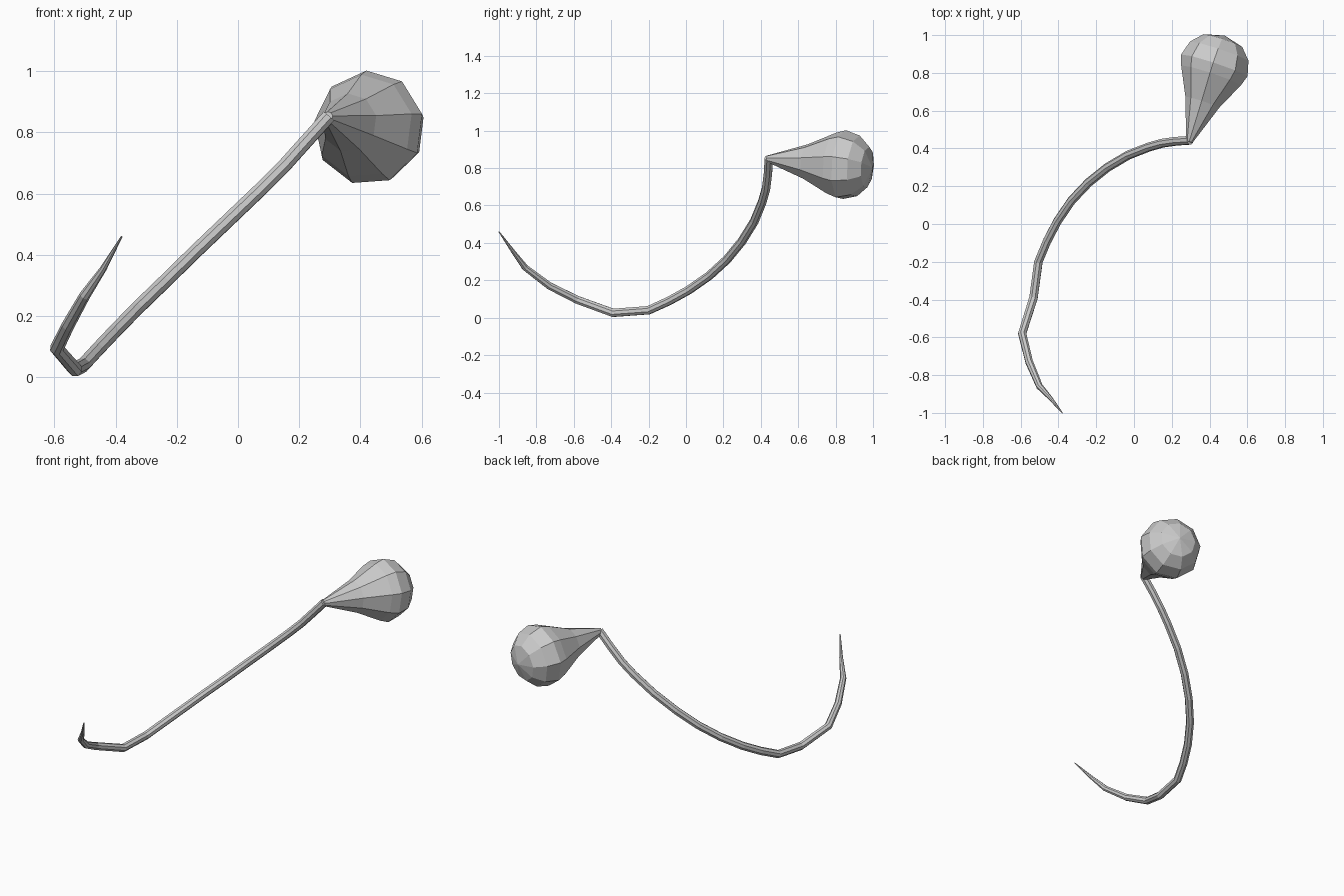
import bpy, bmesh, math
from mathutils import Vector, Matrix

if "Cube" in bpy.data.objects:
    bpy.data.objects.remove(bpy.data.objects["Cube"])

# Curved tapering stem: x, y, z, radius
path = [
    (-0.38, -1.00, 0.46, 0.003), (-0.44, -0.925, 0.355, 0.011),
    (-0.50, -0.86, 0.268, 0.018), (-0.555, -0.73, 0.17, 0.021),
    (-0.592, -0.58, 0.095, 0.023), (-0.532, -0.39, 0.026, 0.024),
    (-0.506, -0.20, 0.04, 0.024), (-0.46, -0.09, 0.09, 0.024),
    (-0.405, 0.015, 0.148, 0.024), (-0.33, 0.125, 0.225, 0.024),
    (-0.24, 0.22, 0.312, 0.024), (-0.14, 0.30, 0.41, 0.024),
    (-0.03, 0.365, 0.515, 0.024), (0.08, 0.408, 0.62, 0.024),
    (0.15, 0.428, 0.69, 0.024), (0.22, 0.438, 0.768, 0.024),
    (0.297, 0.443, 0.853, 0.024)]
curve = bpy.data.curves.new("curved_stem", 'CURVE')
curve.dimensions = '3D'
curve.bevel_depth = 1.0
curve.bevel_resolution = 2
curve.use_fill_caps = True
spline = curve.splines.new('POLY')
spline.points.add(len(path) - 1)
for p, (x, y, z, r) in zip(spline.points, path):
    p.co = (x, y, z, 1)
    p.radius = r
spline.use_smooth = False
stem = bpy.data.objects.new("curved_stem", curve)
bpy.context.collection.objects.link(stem)

# Nine-sided teardrop bulb, lathed along a tilted axis
SIDES = 9
start = Vector((0.293, 0.435, 0.85))
axis = Vector((0.135, 0.405, -0.035)).normalized()
side = axis.cross(Vector((0, 0, 1))).normalized()
up = side.cross(axis)
profile = [(0, 0.018), (0.22, 0.096), (0.37, 0.17), (0.425, 0.188),
           (0.505, 0.166), (0.565, 0.11)]
bm = bmesh.new()
rings = []
for t, r in profile:
    ring = []
    for i in range(SIDES):
        a = math.radians(94) + i * math.tau / SIDES
        ring.append(bm.verts.new(start + axis * t + side * r * math.cos(a) + up * r * math.sin(a)))
    rings.append(ring)
tip = bm.verts.new(start + axis * 0.595)
for i in range(SIDES):
    j = (i + 1) % SIDES
    for lo, hi in zip(rings, rings[1:]):
        bm.faces.new((lo[i], lo[j], hi[j], hi[i]))
    bm.faces.new((rings[-1][i], rings[-1][j], tip))
bm.faces.new(rings[0])
bmesh.ops.recalc_face_normals(bm, faces=bm.faces)
mesh = bpy.data.meshes.new("teardrop_bulb")
bm.to_mesh(mesh)
bm.free()
bulb = bpy.data.objects.new("teardrop_bulb", mesh)
bpy.context.collection.objects.link(bulb)
